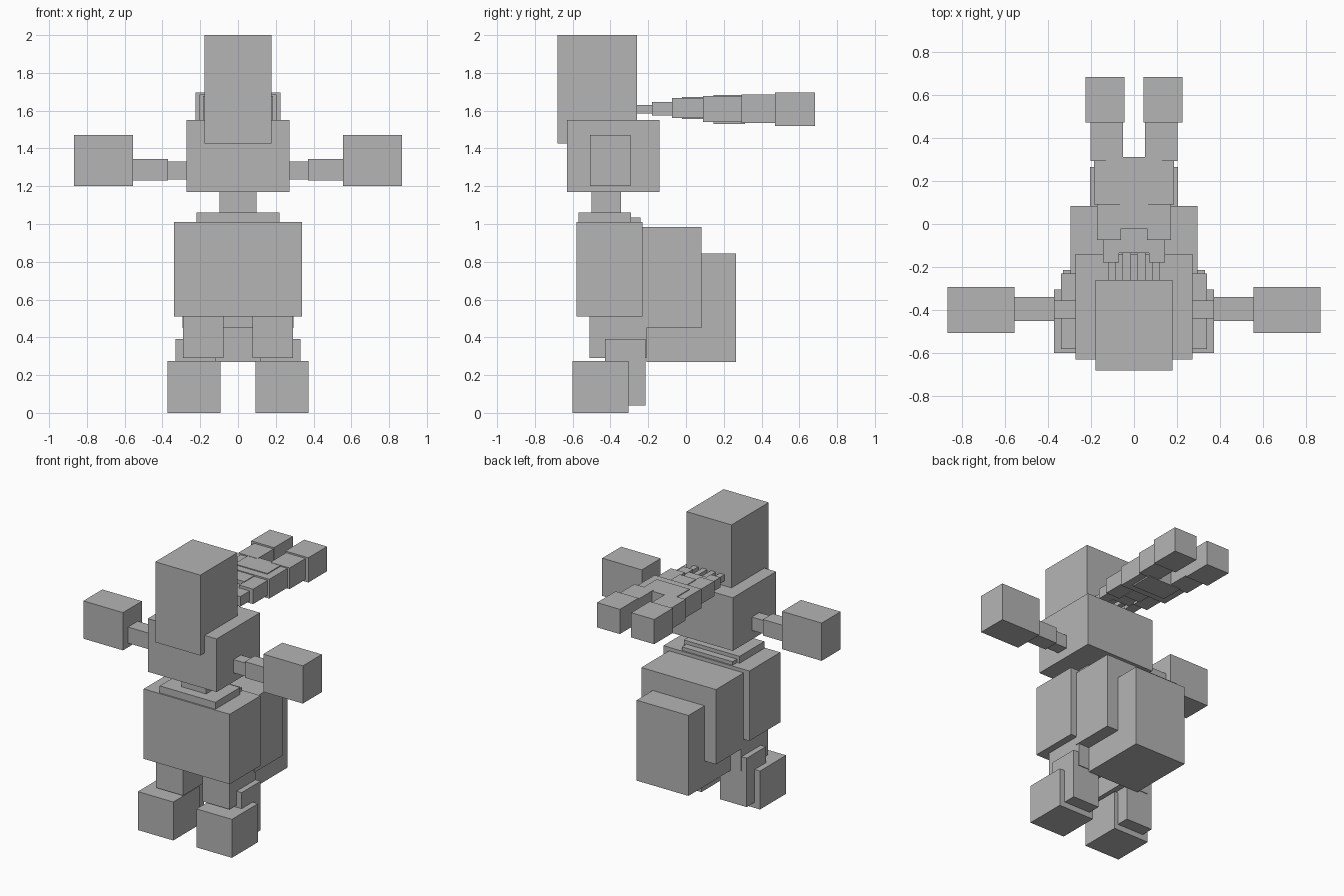
import bpy, bmesh
from mathutils import Matrix, Vector

grey = bpy.data.materials.new("plain_grey")
grey.diffuse_color = (0.46, 0.46, 0.46, 1)


def box(name, x, y, z):
    """Box from (min, max) pairs on each axis."""
    lo, hi = Vector((x[0], y[0], z[0])), Vector((x[1], y[1], z[1]))
    size = hi - lo
    bm = bmesh.new()
    bmesh.ops.create_cube(bm, size=1, matrix=Matrix.Diagonal((*size, 1)))
    mesh = bpy.data.meshes.new(name)
    bm.to_mesh(mesh)
    bm.free()
    mesh.materials.append(grey)
    ob = bpy.data.objects.new(name, mesh)
    ob.location = (lo + hi) / 2
    bpy.context.collection.objects.link(ob)


def centred(name, half, y, z):
    box(name, (-half, half), y, z)


def pair(name, x, y, z):
    box("right_" + name, x, y, z)
    box("left_" + name, (-x[1], -x[0]), y, z)


# Head, chest and neck
centred("head", 0.178, (-0.68, -0.26), (1.425, 2.0))
centred("chest", 0.272, (-0.63, -0.14), (1.17, 1.55))
centred("neck", 0.098, (-0.50, -0.345), (1.05, 1.18))
centred("collar", 0.22, (-0.57, -0.29), (1.0, 1.06))
centred("collar_back", 0.20, (-0.30, -0.24), (1.0, 1.035))

# Body, stepping back
centred("belly", 0.34, (-0.58, -0.23), (0.51, 1.01))
centred("back", 0.295, (-0.235, 0.083), (0.45, 0.985))
centred("rump", 0.205, (-0.21, 0.265), (0.27, 0.845))

# Arms
pair("upper_arm", (0.26, 0.37), (-0.44, -0.355), (1.235, 1.33))
pair("forearm", (0.37, 0.56), (-0.45, -0.34), (1.23, 1.345))
pair("hand", (0.555, 0.868), (-0.507, -0.293), (1.20, 1.47))

# Legs
pair("thigh", (0.078, 0.29), (-0.51, -0.21), (0.29, 0.52))
pair("ankle", (0.12, 0.33), (-0.43, -0.215), (0.04, 0.39))
pair("foot", (0.092, 0.372), (-0.60, -0.305), (0.0, 0.275))

# Forked crest trailing from the back of the head
pair("crest_inner_strand", (0.015, 0.053), (-0.265, -0.12), (1.585, 1.63))
pair("crest_outer_strand", (0.085, 0.122), (-0.265, -0.16), (1.585, 1.63))
pair("crest_root", (0.07, 0.145), (-0.18, -0.06), (1.575, 1.647))
centred("crest_root_bridge", 0.075, (-0.135, -0.01), (1.577, 1.645))
pair("crest_segment", (0.06, 0.172), (-0.075, 0.10), (1.56, 1.667))
centred("crest_bridge", 0.065, (-0.022, 0.16), (1.555, 1.672))
centred("crest_middle", 0.185, (0.09, 0.297), (1.54, 1.678))
centred("crest_fork", 0.13, (0.145, 0.312), (1.53, 1.684))
pair("crest_prong", (0.05, 0.203), (0.293, 0.48), (1.535, 1.686))
pair("crest_tip", (0.045, 0.226), (0.472, 0.683), (1.52, 1.697))
